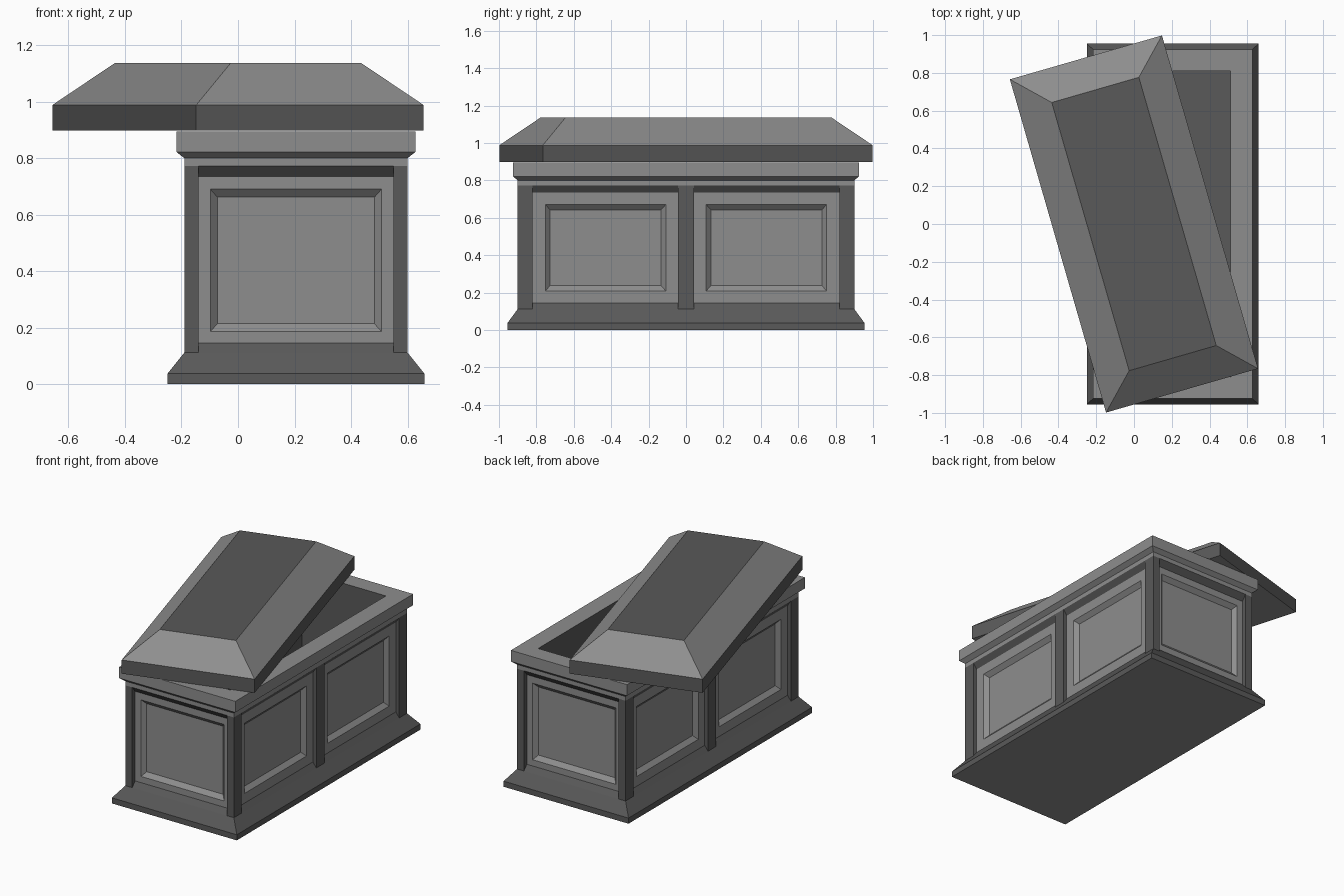
import bpy, bmesh
from math import radians
from mathutils import Matrix

if "Cube" in bpy.data.objects:
    bpy.data.objects.remove(bpy.data.objects["Cube"])

CX = 0.205  # the chest sits off-centre under its skewed lid

# Two stone tones: 0 = mid grey, 1 = dark grey
MATS = []
for label, v in (("mid_stone", 0.27), ("dark_stone", 0.10)):
    mat = bpy.data.materials.new(label)
    mat.diffuse_color = (v, v, v, 1)
    mat.use_nodes = True
    mat.node_tree.nodes["Principled BSDF"].inputs["Base Color"].default_value = mat.diffuse_color
    MATS.append(mat)


def loft(name, rings, tones, matrix=Matrix()):
    """Solid through rectangular rings (half x, half y, z).
    tones: one digit per face band, from bottom cap to end cap."""
    bm = bmesh.new()
    loops = [[bm.verts.new((sx * a, sy * b, z))
              for sx, sy in ((-1, -1), (1, -1), (1, 1), (-1, 1))]
             for a, b, z in rings]
    bm.faces.new(loops[0][::-1]).material_index = int(tones[0])
    for lo, hi, tone in zip(loops, loops[1:], tones[1:]):
        for i in range(4):
            j = (i + 1) % 4
            face = bm.faces.new((lo[i], lo[j], hi[j], hi[i]))
            face.material_index = int(tone)
    bm.faces.new(loops[-1]).material_index = int(tones[-1])
    bmesh.ops.recalc_face_normals(bm, faces=bm.faces)
    bm.transform(matrix)
    mesh = bpy.data.meshes.new(name)
    for mat in MATS:
        mesh.materials.append(mat)
    bm.to_mesh(mesh)
    bm.free()
    obj = bpy.data.objects.new(name, mesh)
    bpy.context.collection.objects.link(obj)
    return obj


# Hollow chest: plinth, recessed walls, moulded rim and inner cavity
chest = loft("chest_body", [
    (0.455, 0.955, 0), (0.455, 0.955, 0.037), (0.395, 0.90, 0.112),
    (0.37, 0.87, 0.145), (0.37, 0.87, 0.735), (0.395, 0.90, 0.772),
    (0.395, 0.90, 0.80), (0.423, 0.925, 0.822), (0.423, 0.925, 0.895),
    (0.305, 0.81, 0.895), (0.305, 0.81, 0.14)], "011101000011"[:12],
    Matrix.Translation((CX, 0, 0)))


def cut_panel(angle, location, a, b):
    """Sink a bevelled panel into a wall facing -y turned by angle."""
    m = (Matrix.Translation(location) @ Matrix.Rotation(radians(angle), 4, 'Z')
         @ Matrix.Rotation(radians(90), 4, 'X'))
    cutter = loft("panel_cutter", [(a - 0.025, b - 0.028, -0.025),
                                   (a, b, 0), (a, b, 0.02)], "0000", m)
    cutter.hide_render = True
    mod = chest.modifiers.new("panel", 'BOOLEAN')
    mod.operation = 'DIFFERENCE'
    mod.solver = 'EXACT'
    mod.object = cutter
    bpy.context.view_layer.objects.active = chest
    bpy.ops.object.modifier_apply(modifier=mod.name)
    bpy.data.objects.remove(cutter)


# Panels: one per end, two per long side
for s in (-1, 1):
    cut_panel(0 if s < 0 else 180, (CX, s * 0.87, 0.438), 0.303, 0.252)
    for y in (-0.43, 0.43):
        cut_panel(90 * s, (CX + s * 0.37, y, 0.44), 0.322, 0.231)

# Corner posts and middle posts
for sx in (-1, 1):
    for y, half, label in ((-0.86, 0.04, "front"), (0, 0.042, "middle"),
                           (0.86, 0.04, "back")):
        side = "left" if sx < 0 else "right"
        loft(f"{label}_{side}_post",
             [(0.025, half, 0.112), (0.025, half, 0.772)], "111",
             Matrix.Translation((CX + sx * 0.37, y, 0)))

# Lid with sloped top, pushed askew
loft("lid", [(0.419, 0.918, 0.898), (0.419, 0.918, 0.988), (0.24, 0.739, 1.137)],
     "0101", Matrix.Rotation(radians(16.1), 4, 'Z'))
